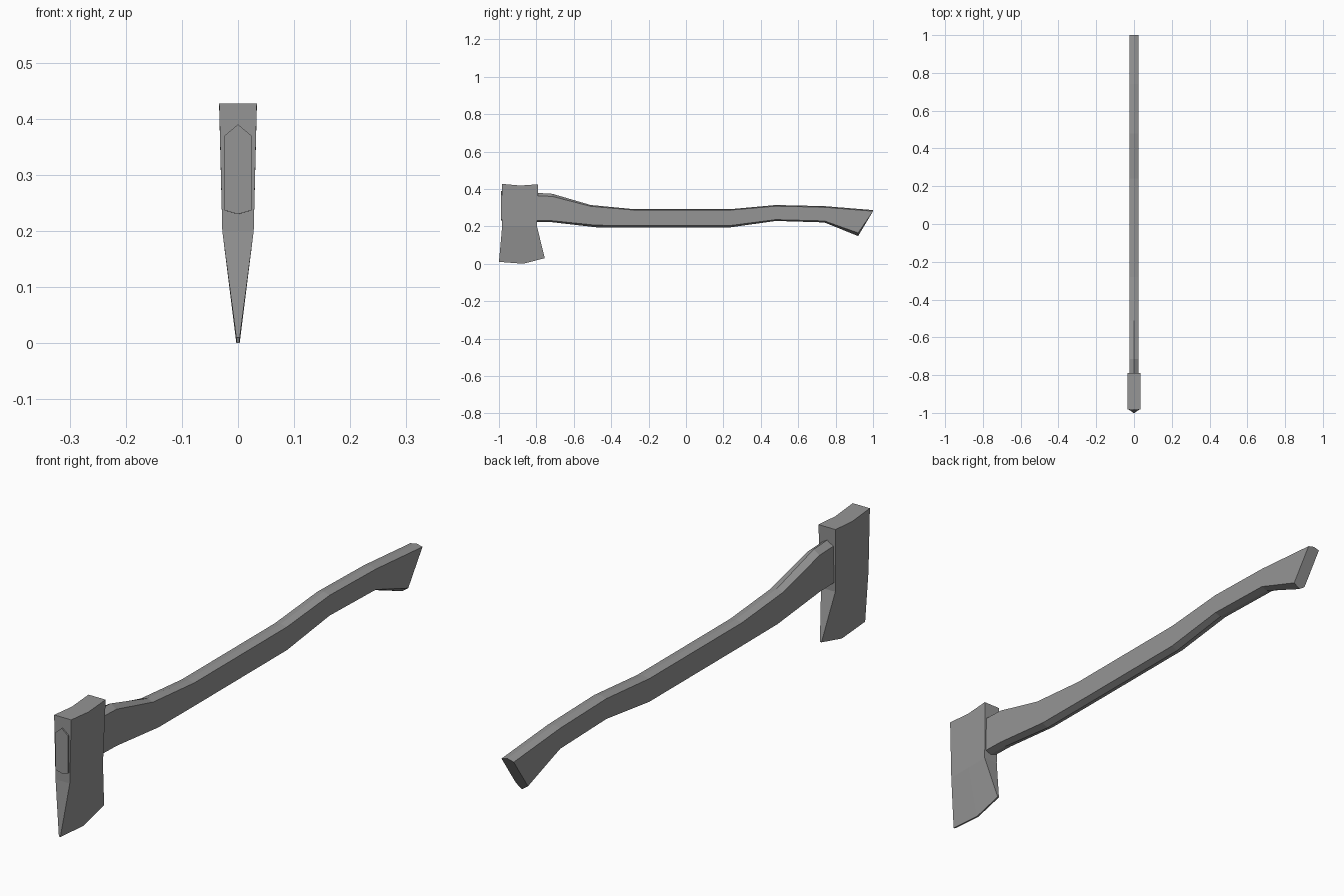
import bpy, bmesh

cube = bpy.data.objects.get("Cube")
if cube:
    bpy.data.objects.remove(cube)


def make_material(name, colour):
    mat = bpy.data.materials.new(name)
    mat.use_nodes = True
    mat.diffuse_color = colour
    mat.node_tree.nodes["Principled BSDF"].inputs["Base Color"].default_value = colour
    return mat


def loft(name, rings, mat):
    """Bridge equal-sized closed rings and cap both ends."""
    bm = bmesh.new()
    loops = [[bm.verts.new(co) for co in ring] for ring in rings]
    count = len(loops[0])
    for a, b in zip(loops, loops[1:]):
        for i in range(count):
            j = (i + 1) % count
            bm.faces.new((a[i], a[j], b[j], b[i]))
    bm.faces.new(loops[0])
    bm.faces.new(loops[-1])
    bmesh.ops.recalc_face_normals(bm, faces=bm.faces)
    mesh = bpy.data.meshes.new(name)
    bm.to_mesh(mesh)
    bm.free()
    mesh.materials.append(mat)
    obj = bpy.data.objects.new(name, mesh)
    bpy.context.collection.objects.link(obj)
    return obj


grey = make_material("plain grey", (0.3, 0.3, 0.3, 1))

# Handle: six-sided section with a shallow ridge above and below
# (y at top, top ridge z, top edge z, y at bottom, bottom edge z, bottom ridge z)
stations = [
    (-0.988, 0.39, 0.37, -0.988, 0.237, 0.23),
    (-0.715, 0.374, 0.36, -0.715, 0.23, 0.222),
    (-0.51, 0.314, 0.307, -0.48, 0.206, 0.195),
    (-0.28, 0.292, 0.287, -0.28, 0.205, 0.195),
    (0.24, 0.292, 0.287, 0.24, 0.205, 0.195),
    (0.48, 0.314, 0.308, 0.48, 0.236, 0.229),
    (0.74, 0.308, 0.302, 0.74, 0.229, 0.221),
    (1.0, 0.287, 0.281, 0.92, 0.165, 0.148),
]
w = 0.024
loft("handle", [
    [(0, yt, ridge), (w, yt, top), (w, yb, low), (0, yb, keel), (-w, yb, low), (-w, yt, top)]
    for yt, ridge, top, yb, low, keel in stations
], grey)

# Axe head: wedge lofted from the flat poll down to the flared cutting edge
# (half width, then (y, z) at the front, middle and back)
levels = [
    (0.0335, (-0.983, 0.427), (-0.885, 0.418), (-0.79, 0.425)),
    (0.028, (-0.983, 0.2), (-0.885, 0.2), (-0.797, 0.2)),
    (0.003, (-1.0, 0.01), (-0.87, 0.0), (-0.755, 0.03)),
]
loft("axe_head", [
    [(half, y, z) for y, z in points] + [(-half, y, z) for y, z in reversed(points)]
    for half, *points in levels
], grey)
